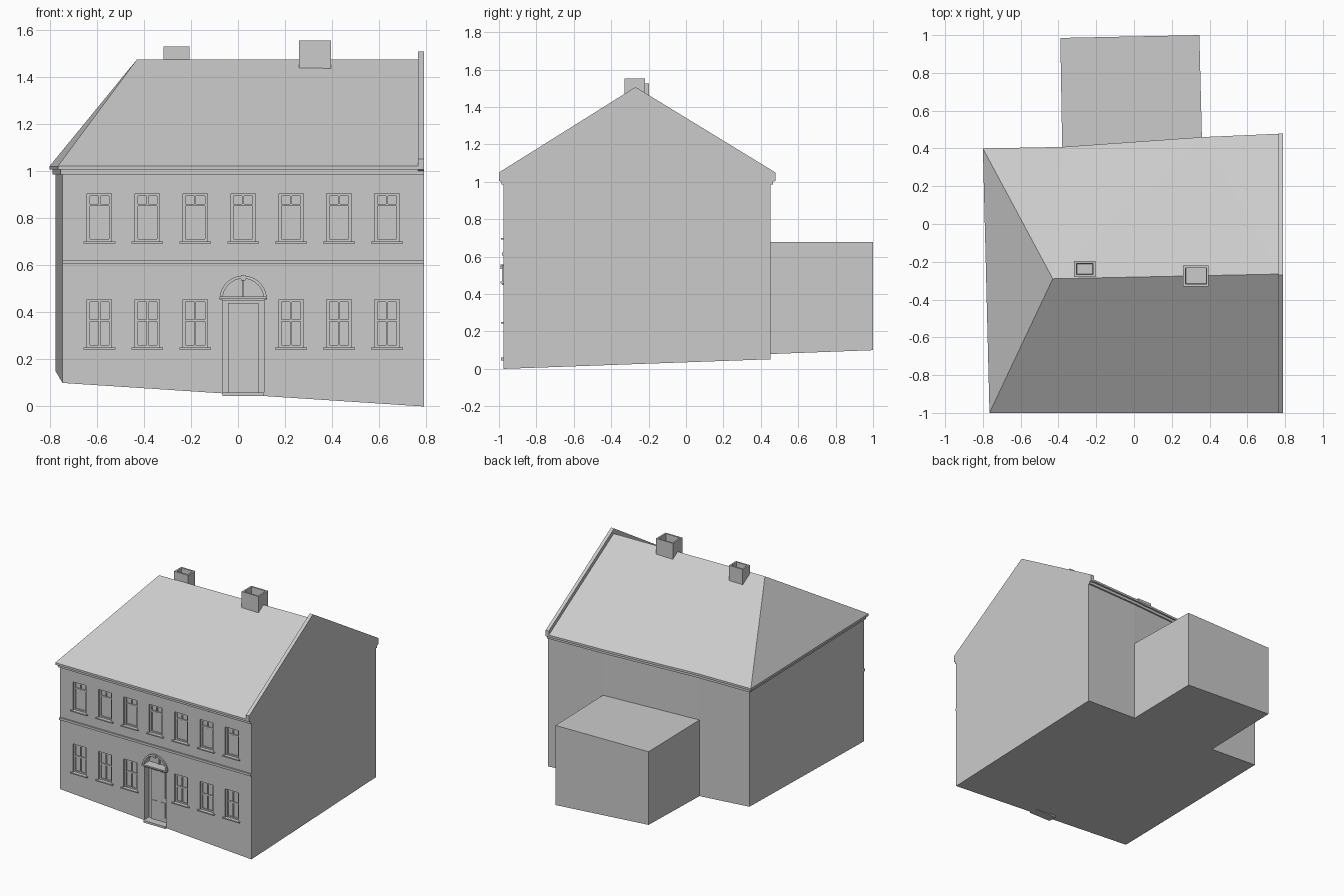
import bpy, bmesh, math

if "Cube" in bpy.data.objects:
    bpy.data.objects.remove(bpy.data.objects["Cube"], do_unlink=True)

grey = bpy.data.materials.new("plain grey")
grey.use_nodes = True
grey.diffuse_color = (0.6, 0.6, 0.6, 1)
for node in grey.node_tree.nodes:
    if node.type == 'BSDF_PRINCIPLED':
        node.inputs["Base Color"].default_value = grey.diffuse_color


def finish(name, bm):
    bmesh.ops.recalc_face_normals(bm, faces=bm.faces)
    mesh = bpy.data.meshes.new(name)
    bm.to_mesh(mesh)
    bm.free()
    mesh.materials.append(grey)
    ob = bpy.data.objects.new(name, mesh)
    bpy.context.collection.objects.link(ob)
    return ob


def make(name, solids):
    """Join closed solids, each given as two matching rings of points."""
    bm = bmesh.new()
    for ring_a, ring_b in solids:
        a = [bm.verts.new(p) for p in ring_a]
        b = [bm.verts.new(p) for p in ring_b]
        bm.faces.new(a)
        bm.faces.new(b)
        for i in range(len(a)):
            j = (i + 1) % len(a)
            bm.faces.new((a[i], a[j], b[j], b[i]))
    return finish(name, bm)


def ground(x, y):
    return 0.065 * (0.79 - x) + 0.036 * (y + 0.975)


def slab(outline, top, bottom=None):
    low = [(x, y, ground(x, y) if bottom is None else bottom) for x, y in outline]
    return low, [(x, y, top) for x, y in outline]


def facade(profile, y0, y1):
    return [(x, y0, z) for x, z in profile], [(x, y1, z) for x, z in profile]


def plate(cx, width, z0, z1, y0, y1):
    l, r = cx - width / 2, cx + width / 2
    return facade([(l, z0), (r, z0), (r, z1), (l, z1)], y0, y1)


def arc(cx, cz, radius, steps=16):
    return [(cx + radius * math.cos(math.pi * i / steps),
             cz + radius * math.sin(math.pi * i / steps)) for i in range(steps + 1)]


FRONT = -0.975
DOOR = 0.022
SPACING = 0.2035
columns = [DOOR + SPACING * i for i in range(-3, 4)]
WIDTH = 0.105

# main walls on sloping ground
annex_right, annex_left = (0.36, 0.437), (-0.38, 0.388)
footprint = [(-0.745, FRONT), (0.79, FRONT), (0.79, 0.452),
             annex_right, annex_left, (-0.775, 0.38)]
walls = make("main_walls", [slab(footprint, 0.99)])

# openings: windows on both floors and an arched doorway
openings = []
for x in columns:
    openings.append(plate(x, WIDTH, 0.7, 0.905, -1.05, FRONT + 0.02))
    if x != DOOR:
        openings.append(plate(x, WIDTH, 0.25, 0.455, -1.05, FRONT + 0.02))
RADIUS = 0.0875
doorway = [(DOOR - RADIUS, 0.058), (DOOR + RADIUS, 0.058)] + arc(DOOR, 0.455, RADIUS)
openings.append(facade(doorway, -1.05, FRONT + 0.05))
cutter = make("opening_cutter", openings)
cutter.hide_render = True
cut = walls.modifiers.new("openings", 'BOOLEAN')
cut.object = cutter
cut.solver = 'EXACT'
bpy.context.view_layer.objects.active = walls
bpy.ops.object.modifier_apply(modifier=cut.name)
bpy.data.objects.remove(cutter, do_unlink=True)

# window sashes, sills and lintels
bars, sills = [], []
back, face = FRONT + 0.021, FRONT + 0.012
for x in columns:
    for z0 in (0.25, 0.7):
        upper = z0 > 0.5
        if x == DOOR and not upper:
            continue
        z1 = z0 + 0.205
        rail = z0 + (0.15 if upper else 0.11)
        for side in (-1, 1):
            bars.append(plate(x + side * (WIDTH / 2 - 0.006), 0.012, z0, z1, back, face))
        bars.append(plate(x, 0.008, rail if upper else z0, z1, back, face))
        for z in (z0, rail, z1 - 0.012):
            bars.append(plate(x, WIDTH, z, z + 0.01, back, face + 0.001))
        sills.append(plate(x, 0.135, z0 - 0.008, z0, FRONT + 0.01, FRONT - 0.013))
make("window_sashes", bars)
make("window_sills", sills)

# string course between the floors
make("string_course", [plate(0.0225, 1.535, 0.605, 0.622, FRONT + 0.002, FRONT - 0.01)])

# door leaf, fanlight bars, step, cornice and arched hood
panels = [plate(DOOR, 0.13, 0.06, 0.44, FRONT + 0.051, FRONT + 0.04)]
for side in (-1, 1):
    for z0, z1 in ((0.09, 0.2), (0.23, 0.42)):
        panels.append(plate(DOOR + side * 0.031, 0.04, z0, z1, FRONT + 0.041, FRONT + 0.036))
panels.append(plate(DOOR, 0.008, 0.465, 0.54, FRONT + 0.051, FRONT + 0.04))
make("front_door", panels)
make("door_step", [plate(DOOR, 0.175, 0.045, 0.06, FRONT + 0.05, FRONT - 0.015)])
make("door_cornice", [plate(DOOR, 0.18, 0.448, 0.456, FRONT + 0.05, FRONT - 0.01),
                      plate(DOOR, 0.2, 0.456, 0.466, FRONT + 0.05, FRONT - 0.018)])
hood = arc(DOOR, 0.455, RADIUS + 0.013) + arc(DOOR, 0.455, RADIUS)[::-1]
make("door_arch", [facade(hood, FRONT + 0.005, FRONT - 0.01)])
make("keystone", [plate(DOOR, 0.02, 0.535, 0.557, FRONT + 0.005, FRONT - 0.016)])

# stepped eaves and roof
eaves = [(-0.765, -1), (0.77, -1), (0.77, 0.478), (0.36, 0.46), (-0.38, 0.408), (-0.8, 0.4)]
lower_eaves = [(-0.754, -0.986), (0.77, -0.986), (0.77, 0.464),
               (0.36, 0.448), (-0.38, 0.398), (-0.787, 0.39)]
make("eaves", [slab(lower_eaves, 1.005, 0.985), slab(eaves, 1.02, 1.005)])

bm = bmesh.new()
a, b, c, d, e, f = [bm.verts.new((x, y, 1.02)) for x, y in eaves]
hip = bm.verts.new((-0.43, -0.29, 1.472))
ridge = bm.verts.new((0.77, -0.265, 1.472))
for corners in ((a, b, ridge, hip), (f, a, hip), (b, c, ridge), (c, d, ridge),
                (d, e, hip), (d, hip, ridge), (e, f, hip), (f, e, d, c, b, a)):
    bm.faces.new(corners)
finish("roof", bm)

# raised gable coping
gable = [(-0.986, 0.985), (-0.986, 1.0), (-1, 1.005), (-1, 1.05), (-0.27, 1.507),
         (0.478, 1.05), (0.478, 1.005), (0.464, 1.0), (0.464, 0.985)]
make("gable_parapet", [([(0.765, y, z) for y, z in gable],
                        [(0.79, y, z) for y, z in gable])])

# rear annex
make("rear_annex", [slab([annex_left, annex_right, (0.346, 1), (-0.39, 0.985)], 0.677)])


# hollow chimneys
def chimney(name, x0, x1, y0, y1, top):
    bm = bmesh.new()
    bmesh.ops.create_cube(bm, size=1)
    for v in bm.verts:
        v.co = (x1 if v.co.x > 0 else x0, y1 if v.co.y > 0 else y0,
                top if v.co.z > 0 else 1.36)
    cap = max(bm.faces, key=lambda face: face.calc_center_median().z)
    for thickness in (0.017, 0.003):
        bmesh.ops.inset_region(bm, faces=[cap], thickness=thickness)
    for v in cap.verts:
        v.co.z -= 0.06
    finish(name, bm)


chimney("left_chimney", 0.26, 0.395, -0.33, -0.22, 1.553)
chimney("right_chimney", -0.317, -0.205, -0.28, -0.197, 1.527)
